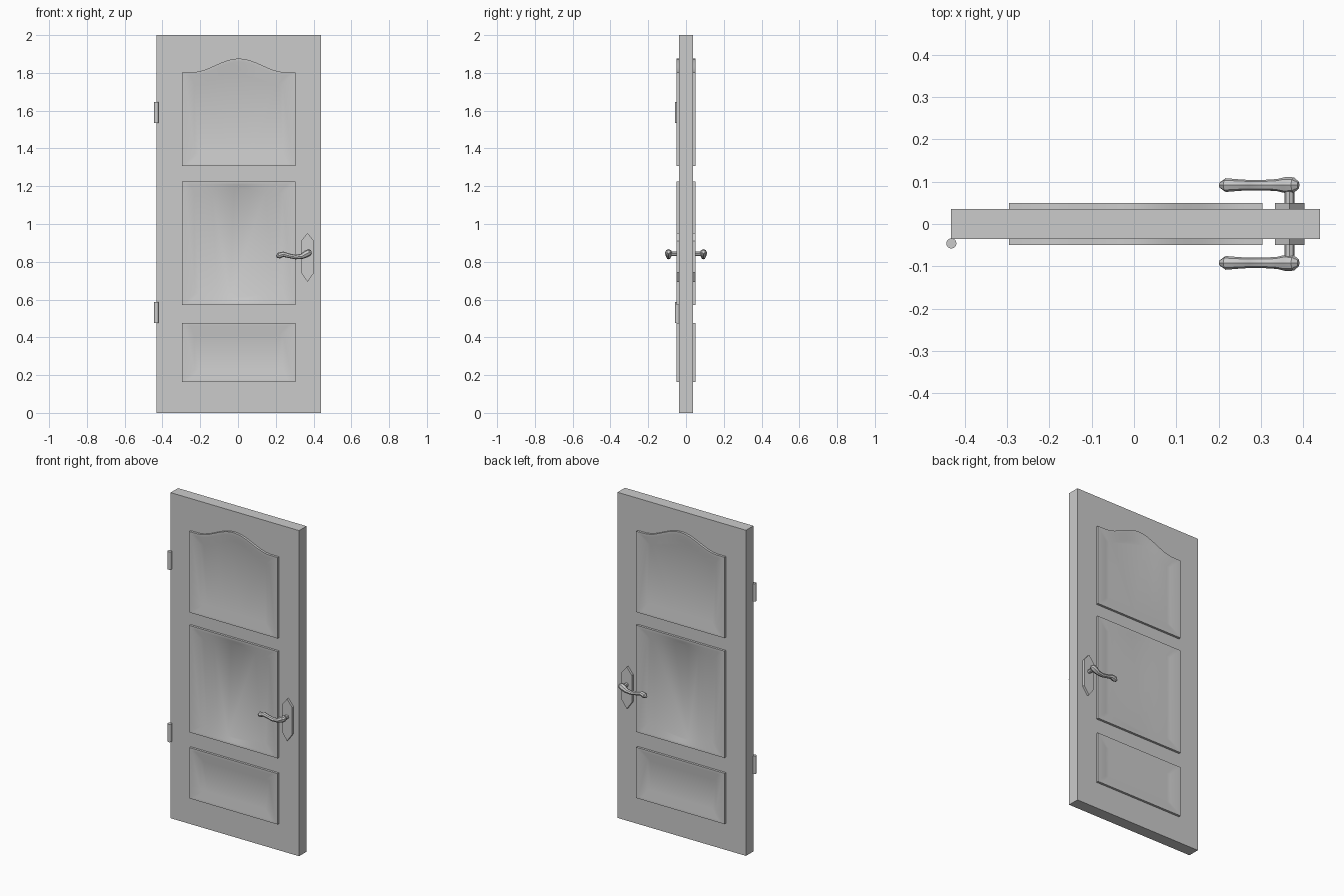
import bpy, bmesh
from math import cos, sin, pi, radians
from mathutils import Vector

if "Cube" in bpy.data.objects:
    bpy.data.objects.remove(bpy.data.objects["Cube"], do_unlink=True)

grey = bpy.data.materials.new("plain_grey")
grey.use_nodes = True
grey.diffuse_color = (0.6, 0.6, 0.6, 1)
grey.node_tree.nodes["Principled BSDF"].inputs["Base Color"].default_value = grey.diffuse_color

MID = 0.004      # centre line of the door leaf
FACE = 0.036     # half thickness of the leaf
RAISED = 0.05    # height of mouldings and plates


def finish(name, bm, both_sides=False):
    """Turn a bmesh into an object, optionally mirrored front to back."""
    bmesh.ops.recalc_face_normals(bm, faces=bm.faces)
    mesh = bpy.data.meshes.new(name)
    bm.to_mesh(mesh)
    bm.free()
    mesh.materials.append(grey)
    mesh.shade_smooth()
    mesh.set_sharp_from_angle(angle=radians(32))
    ob = bpy.data.objects.new(name, mesh)
    bpy.context.collection.objects.link(ob)
    if both_sides:
        mod = ob.modifiers.new("Front and back", 'MIRROR')
        mod.use_axis = (False, True, False)
        mod.use_mirror_merge = False
    return ob


def loft(bm, rings, cap_start=True):
    """Skin a list of equal closed rings and cap the ends."""
    loops = [[bm.verts.new(p) for p in ring] for ring in rings]
    for a, b in zip(loops, loops[1:]):
        for i in range(len(a)):
            j = (i + 1) % len(a)
            bm.faces.new((a[i], a[j], b[j], b[i]))
    if cap_start:
        bm.faces.new(loops[0])
    bm.faces.new(loops[-1])


def panel(name, low, high, outer_arch=0, inner_arch=0, inner_dip=0, steps=20):
    """Moulded panel: raised rim sloping in to a sunken field."""
    def ring(inset, y, arch, dip):
        half = 0.3 - inset
        reach = min(half, 0.25)
        xs = [half * (2 * i / steps - 1) for i in range(steps + 1)]
        swell = [(1 + cos(pi * min(abs(x) / reach, 1))) / 2 for x in xs]
        bottom = [(MID + x, -y, low + inset - dip * s) for x, s in zip(xs, swell)]
        top = [(MID + x, -y, high - inset + arch * s) for x, s in zip(xs, swell)]
        return bottom + top[::-1]

    bm = bmesh.new()
    loft(bm, [ring(0, FACE - 0.005, outer_arch, 0),
              ring(0, RAISED, outer_arch, 0),
              ring(0.016, RAISED, outer_arch, 0),
              ring(0.066, 0.038, inner_arch, inner_dip)], cap_start=False)
    finish(name, bm, True)


# Door leaf
bm = bmesh.new()
bmesh.ops.create_cube(bm, size=1)
bmesh.ops.scale(bm, verts=bm.verts, vec=(0.873, 2 * FACE, 2))
bmesh.ops.translate(bm, verts=bm.verts, vec=(MID, 0, 1))
finish("door_leaf", bm)

# Panels
panel("top_panel", 1.306, 1.803, outer_arch=0.073, inner_arch=0.08)
panel("middle_panel", 0.57, 1.226, inner_arch=0.03, inner_dip=0.03)
panel("bottom_panel", 0.164, 0.476)

# Hinge barrels
for name, z in (("lower_hinge", 0.531), ("upper_hinge", 1.59)):
    bm = bmesh.new()
    bmesh.ops.create_cone(bm, cap_ends=True, segments=16, radius1=0.012,
                          radius2=0.012, depth=0.11)
    bmesh.ops.translate(bm, verts=bm.verts, vec=(-0.432, -0.046, z))
    finish(name, bm)

# Handle plates: long pointed hexagons
outline = [(0, 0.129), (0.035, 0.086), (0.035, -0.08),
           (0, -0.129), (-0.035, -0.08), (-0.035, 0.086)]
bm = bmesh.new()
loft(bm, [[(0.368 + x, -y, 0.823 + z) for x, z in outline]
          for y in (FACE - 0.005, RAISED)])
finish("handle_plate", bm, True)

# Handle stems
SIDES = 8
bm = bmesh.new()
loft(bm, [[(0.368 + 0.012 * cos(2 * pi * i / SIDES), -y,
            0.843 + 0.012 * sin(2 * pi * i / SIDES)) for i in range(SIDES)]
          for y in (RAISED - 0.005, 0.092)])
finish("handle_stem", bm, True)

# Curved levers: x, z, radius along the path
path = [(0.389, 0.853, 0.009), (0.378, 0.85, 0.018), (0.36, 0.841, 0.019),
        (0.338, 0.829, 0.014), (0.305, 0.825, 0.012), (0.27, 0.832, 0.012),
        (0.24, 0.84, 0.014), (0.217, 0.833, 0.016), (0.204, 0.826, 0.007)]
rings = []
for k, (x, z, r) in enumerate(path):
    a, b = path[max(k - 1, 0)], path[min(k + 1, len(path) - 1)]
    along = Vector((b[0] - a[0], 0, b[1] - a[1])).normalized()
    across = along.cross(Vector((0, 1, 0)))
    turns = [2 * pi * i / SIDES for i in range(SIDES)]
    rings.append([Vector((x, -0.092, z)) + across * r * cos(t)
                  + Vector((0, r * 1.02 * sin(t), 0)) for t in turns])
bm = bmesh.new()
loft(bm, rings)
finish("handle_lever", bm, True)
